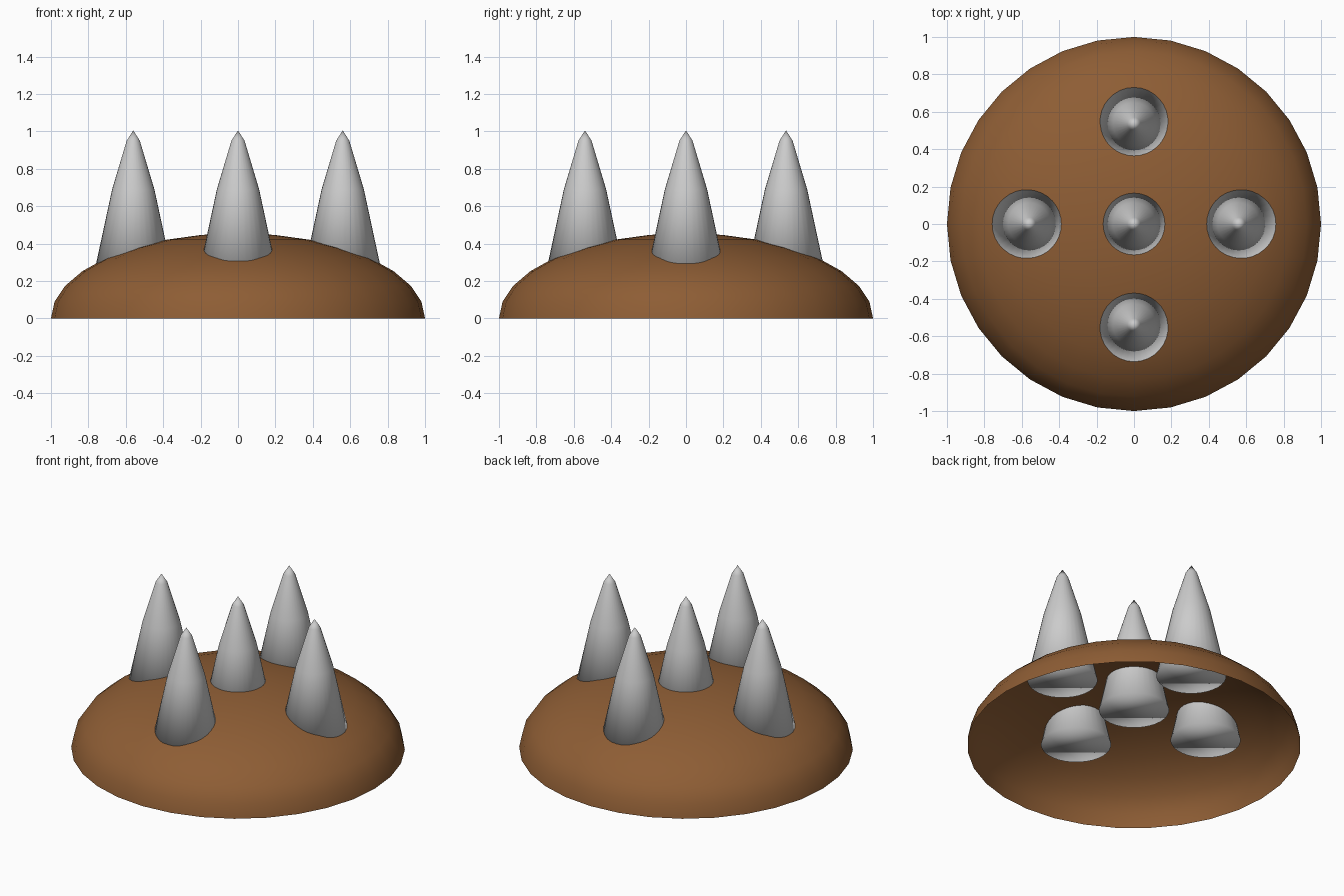
import bpy, bmesh
from math import cos, sin, tau

if "Cube" in bpy.data.objects:
    bpy.data.objects.remove(bpy.data.objects["Cube"])

SEGMENTS = 32


def add_object(name, bm):
    bmesh.ops.recalc_face_normals(bm, faces=bm.faces[:])
    for face in bm.faces:
        face.smooth = True
    mesh = bpy.data.meshes.new(name)
    bm.to_mesh(mesh)
    bm.free()
    obj = bpy.data.objects.new(name, mesh)
    bpy.context.collection.objects.link(obj)
    return obj


# Open, flattened half-sphere mound
bm = bmesh.new()
bmesh.ops.create_uvsphere(bm, u_segments=SEGMENTS, v_segments=16, radius=1)
low = [v for v in bm.verts if v.co.z < -0.01]
bmesh.ops.delete(bm, geom=low, context='VERTS')
for v in bm.verts:
    v.co.z = max(v.co.z, 0) * 0.455
mound = add_object("mound", bm)
# keep the shell's normals pointing outward
if mound.data.polygons[0].normal.dot(mound.data.polygons[0].center) < 0:
    mound.data.flip_normals()
brown = bpy.data.materials.new("brown")
brown.diffuse_color = (0.27, 0.11, 0.035, 1)
brown.use_nodes = True
brown.node_tree.nodes["Principled BSDF"].inputs["Base Color"].default_value = brown.diffuse_color
mound.data.materials.append(brown)

# Curved spike: (radius, height) rings from base to shoulder, then the tip
PROFILE = [(0.21, 0.24), (0.113, 0.69), (0.035, 0.95)]
TIP = 1.005


def add_spike(name, x, y):
    bm = bmesh.new()
    rings = [[bm.verts.new((x + r * cos(tau * i / SEGMENTS),
                            y + r * sin(tau * i / SEGMENTS), z))
              for i in range(SEGMENTS)] for r, z in PROFILE]
    tip = bm.verts.new((x, y, TIP))
    bm.faces.new(rings[0][::-1])
    for i in range(SEGMENTS):
        j = (i + 1) % SEGMENTS
        for a, b in zip(rings, rings[1:]):
            bm.faces.new((a[i], a[j], b[j], b[i]))
        bm.faces.new((rings[-1][i], rings[-1][j], tip))
    add_object(name, bm)


# One spike in the centre and four around it
for name, x, y in [("center_spike", 0, 0), ("left_spike", -0.56, 0),
                   ("right_spike", 0.56, 0), ("front_spike", 0, -0.54),
                   ("back_spike", 0, 0.535)]:
    add_spike(name, x, y)
